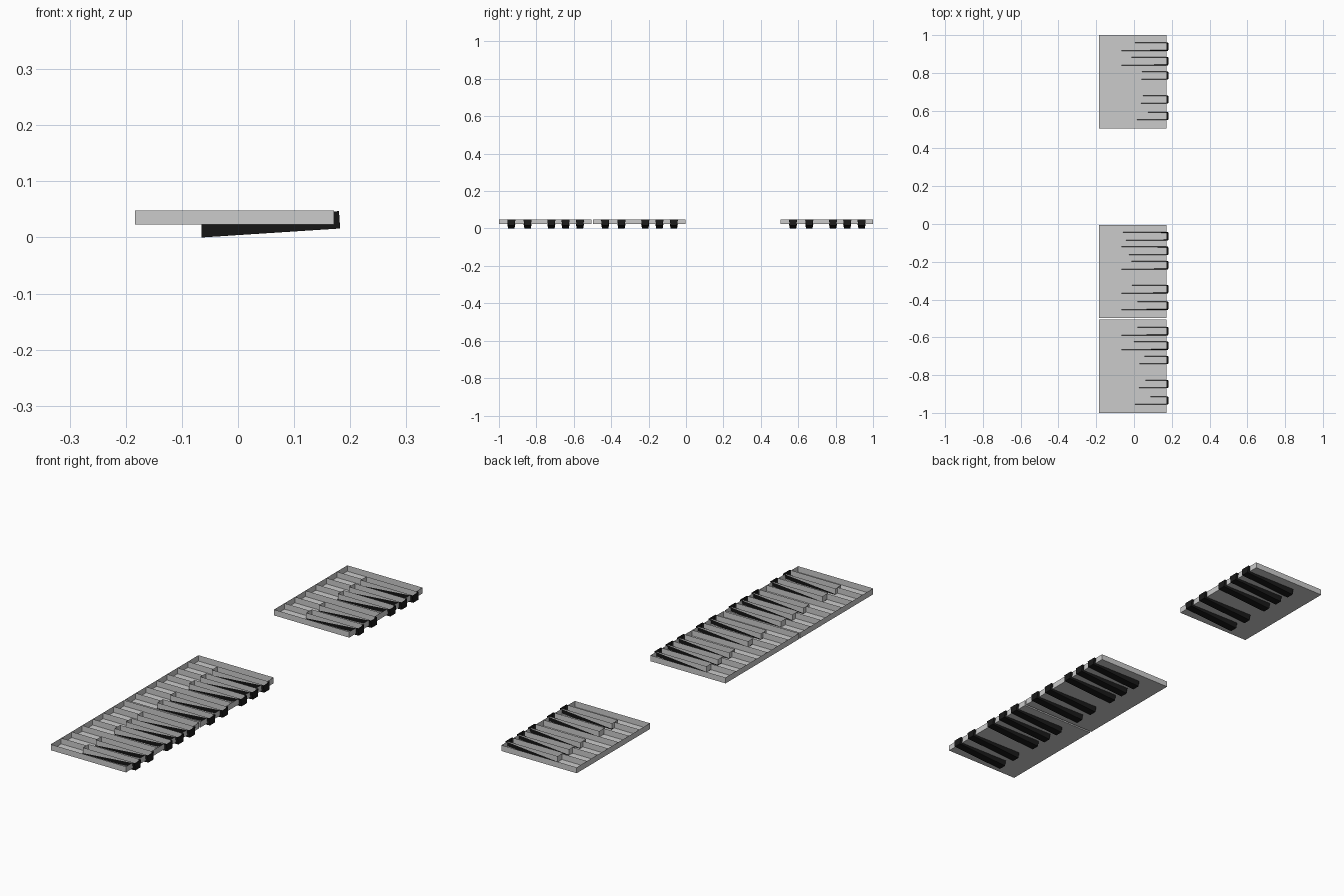
import bpy, bmesh

if "Cube" in bpy.data.objects:
    bpy.data.objects.remove(bpy.data.objects["Cube"])

OCTAVE_TOPS = [1.0, -0.004, -0.506]      # high-y end of each group of seven keys
PITCH = 0.494 / 7
BLACKS = {1: 0.061, 2: 0.138, 3: 0.214, 5: 0.341, 6: 0.428}  # boundary: offset
X0, X1, XN = -0.184, 0.171, -0.065       # key back, key front, notch start
Z0, Z1 = 0.023, 0.048
NOTCH = 0.019

black = bpy.data.materials.new("black")
black.diffuse_color = (0.01, 0.01, 0.01, 1)
black.use_nodes = True
black.node_tree.nodes["Principled BSDF"].inputs["Base Color"].default_value = black.diffuse_color


def make_object(name, bm, mat=None):
    mesh = bpy.data.meshes.new(name)
    bm.to_mesh(mesh)
    bm.free()
    obj = bpy.data.objects.new(name, mesh)
    bpy.context.collection.objects.link(obj)
    if mat:
        mesh.materials.append(mat)


def side(top, i, sign):
    """Profile of one key side, stepping in around a neighbouring black key."""
    y = top - i * PITCH
    if i not in BLACKS:
        return [(X0, y), (X1, y)]
    yn = top - BLACKS[i] + sign * NOTCH
    return [(X0, y), (XN, y), (XN, yn), (X1, yn)]


def white_key(top, i):
    # open shell: flat playing face below, walls around the notched outline
    bm = bmesh.new()
    outline = side(top, i + 1, 1) + side(top, i, -1)[::-1]
    low = [bm.verts.new((x, y, Z0)) for x, y in outline]
    high = [bm.verts.new((x, y, Z1)) for x, y in outline]
    n = len(outline)
    for k in range(n):
        m = (k + 1) % n
        bm.faces.new((low[k], low[m], high[m], high[k]))
    ya, yb = top - i * PITCH, top - (i + 1) * PITCH
    floor = [(X0, ya), (X1, ya), (X1, yb), (X0, yb)]
    bm.faces.new([bm.verts.new((x, y, Z0)) for x, y in floor])
    make_object("white_key", bm)


def black_key(yc):
    # tapered open wedge, hanging below the white keys
    bm = bmesh.new()
    wl, wh = 0.017, 0.022
    low = [bm.verts.new((x, yc + s * wl, z)) for x, s, z in
           ((XN, -1, 0), (0.182, -1, 0.016), (0.182, 1, 0.016), (XN, 1, 0))]
    high = [bm.verts.new((x, yc + s * wh, z)) for x, s, z in
            ((XN, -1, 0.026), (0.18, -1, 0.047), (0.18, 1, 0.047), (XN, 1, 0.026))]
    bm.faces.new(low[::-1])
    for k in range(4):
        m = (k + 1) % 4
        bm.faces.new((low[k], low[m], high[m], high[k]))
    make_object("black_key", bm, black)


for top in OCTAVE_TOPS:
    for i in range(7):
        white_key(top, i)
    for off in BLACKS.values():
        black_key(top - off)
